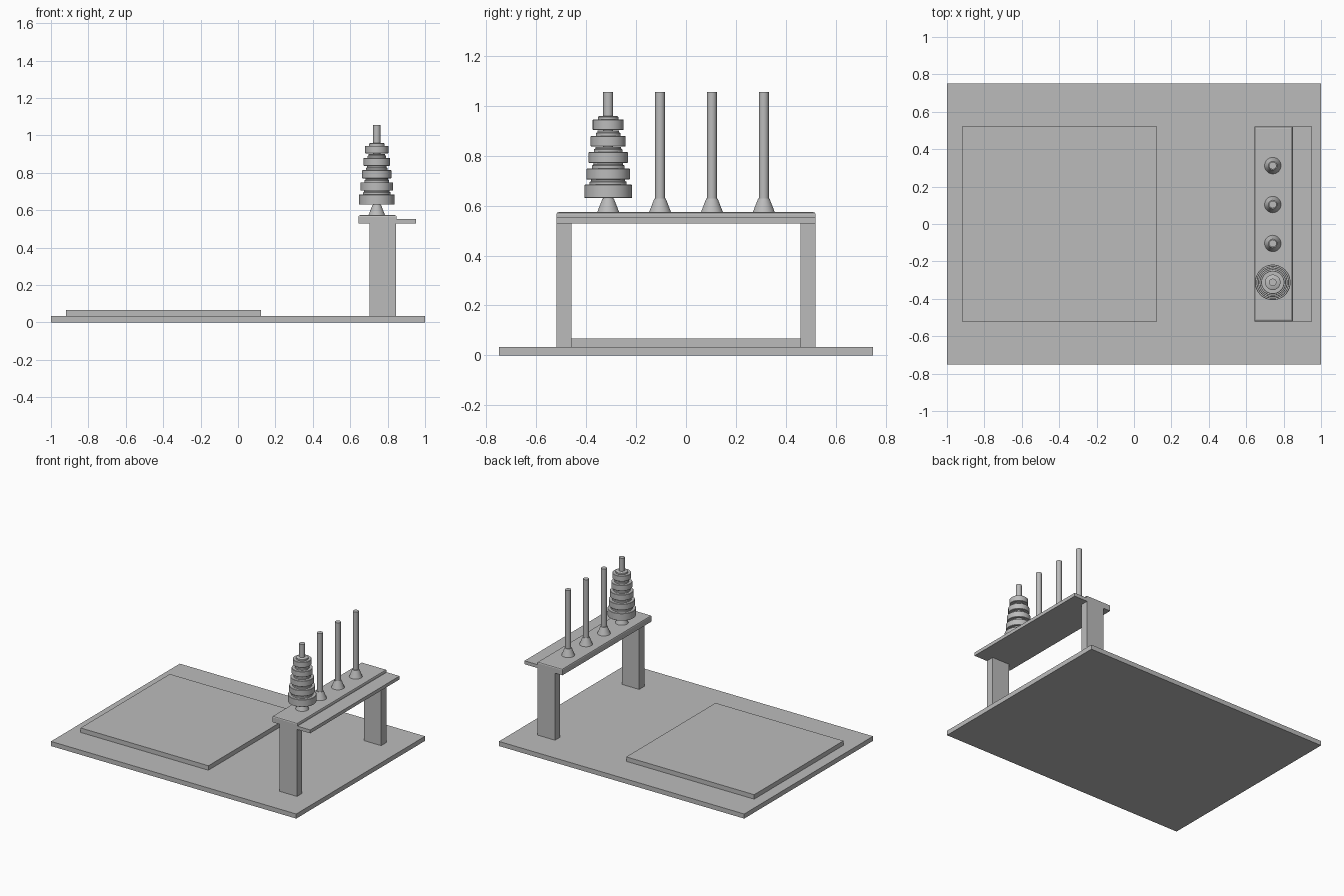
import bpy, bmesh
from mathutils import Vector

cube = bpy.data.objects.get("Cube")
if cube:
    bpy.data.objects.remove(cube, do_unlink=True)

grey = bpy.data.materials.new("plain_grey")
grey.use_nodes = True
grey.diffuse_color = (0.5, 0.5, 0.5, 1)
grey.node_tree.nodes["Principled BSDF"].inputs["Base Color"].default_value = (0.5, 0.5, 0.5, 1)


def finish(name, bm):
    bmesh.ops.recalc_face_normals(bm, faces=bm.faces)
    mesh = bpy.data.meshes.new(name)
    bm.to_mesh(mesh)
    bm.free()
    mesh.materials.append(grey)
    obj = bpy.data.objects.new(name, mesh)
    bpy.context.collection.objects.link(obj)
    return obj


def box(name, x, y, z, top_bevel=0):
    bm = bmesh.new()
    bmesh.ops.create_cube(bm, size=1)
    low, high = Vector((x[0], y[0], z[0])), Vector((x[1], y[1], z[1]))
    for v in bm.verts:
        v.co = (low + high) / 2 + v.co * (high - low)
    if top_bevel:
        rim = [e for e in bm.edges if all(v.co.z > z[1] - 0.001 for v in e.verts)]
        bmesh.ops.bevel(bm, geom=rim, offset=top_bevel, segments=2, profile=0.5, affect='EDGES')
    return finish(name, bm)


def lathe(name, profile, x, y, sides=32):
    """Spin a radius/height profile about a vertical axis, closing both ends."""
    bm = bmesh.new()
    verts = [bm.verts.new((r, 0, z)) for r, z in profile]
    edges = [bm.edges.new(pair) for pair in zip(verts, verts[1:])]
    bmesh.ops.spin(bm, geom=verts + edges, cent=(0, 0, 0), axis=(0, 0, 1),
                   angle=6.283185307, steps=sides)
    bmesh.ops.remove_doubles(bm, verts=bm.verts, dist=0.0001)
    obj = finish(name, bm)
    obj.location = (x, y, 0)
    bpy.ops.object.select_all(action='DESELECT')
    obj.select_set(True)
    bpy.context.view_layer.objects.active = obj
    bpy.ops.object.shade_smooth_by_angle(angle=0.6)
    return obj


# Ground board and raised pad
box("base_board", (-1, 1), (-0.75, 0.75), (0, 0.034))
box("raised_pad", (-0.92, 0.123), (-0.52, 0.52), (0.034, 0.067))

# Bench with its lower side shelf and two legs
box("bench_top", (0.644, 0.848), (-0.52, 0.52), (0.528, 0.574), top_bevel=0.009)
box("side_shelf", (0.848, 0.953), (-0.52, 0.52), (0.528, 0.553))
for name, side in (("front_leg", -1), ("back_leg", 1)):
    box(name, (0.704, 0.845), sorted((side * 0.46, side * 0.52)), (0.034, 0.528))

# Four rods, each standing in a flared foot
POST_X = 0.742
for i in range(4):
    y = -0.312 + i * 0.208
    lathe(f"rod_{i + 1}", [(0, 0.6), (0.02, 0.6), (0.02, 1.056), (0, 1.056)], POST_X, y)
    lathe(f"rod_foot_{i + 1}", [(0, 0.574), (0.044, 0.574), (0.023, 0.628), (0, 0.628)], POST_X, y)

# Stack of shrinking rings with stepped collars on the front rod
for i in range(5):
    r = 0.095 - i * 0.0082
    z = 0.63 + i * 0.0685 if i == 0 else 0.638 + i * 0.0665
    top = 0.684 + i * 0.0652
    lathe(f"ring_{i + 1}", [
        (0, z), (r - 0.002, z), (r, z + 0.002), (r, top - 0.002), (r - 0.002, top),
        (r - 0.021, top), (r - 0.021, top + 0.011),
        (r - 0.027, top + 0.015), (r - 0.027, top + 0.021 if i < 4 else top + 0.015),
        (0, top + 0.021 if i < 4 else top + 0.015)], POST_X, -0.312, 48)
